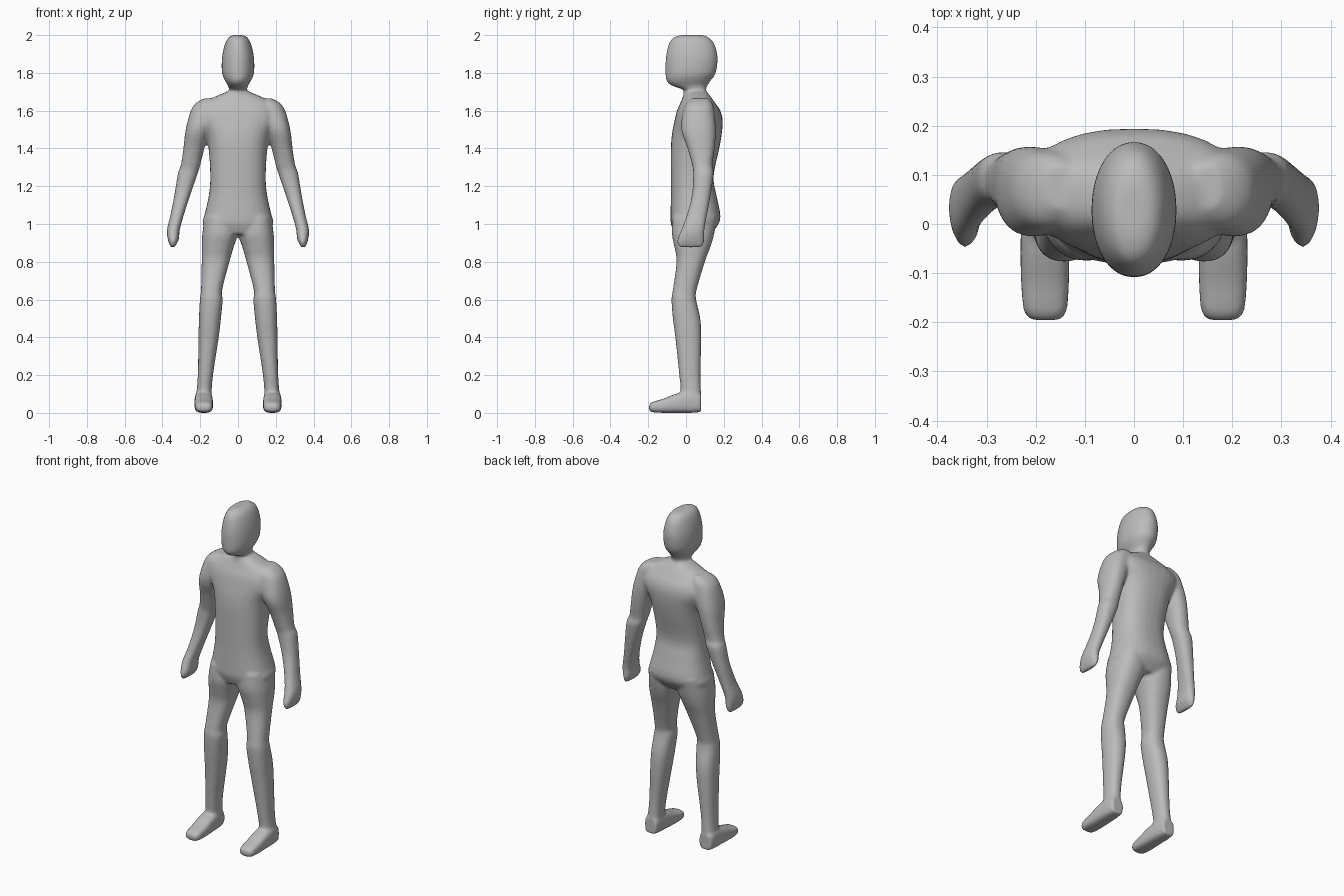
import bpy
import bmesh
import math

cube = bpy.data.objects.get("Cube")
if cube:
    bpy.data.objects.remove(cube, do_unlink=True)

SIDES = 28   # points around each cross-section
STEPS = 4    # rings between two given cross-sections


def blend(a, b, c, d, t):
    """Smooth curve through b and c."""
    return 0.5 * (2 * b + (c - a) * t + (2 * a - 5 * b + 4 * c - d) * t ** 2
                  + (3 * b - a - 3 * c + d) * t ** 3)


def smooth_sections(rows):
    last = len(rows) - 1
    result = []
    for i in range(last):
        four = [rows[max(0, min(last, i + k))] for k in (-1, 0, 1, 2)]
        for s in range(STEPS):
            result.append([blend(*vals, s / STEPS) for vals in zip(*four)])
    return result + [list(rows[-1])]


def rounded(value, power):
    return math.copysign(abs(value) ** (2 / power), value)


def loft(bm, rows, axis="z", power=2.3, side=1):
    """Closed tube; each row is position, x min, x max, then min and max of the other axis."""
    rings = []
    for pos, x0, x1, d0, d1 in smooth_sections(rows):
        ring = []
        for k in range(SIDES):
            a = math.tau * k / SIDES
            x = side * ((x0 + x1) / 2 + (x1 - x0) / 2 * rounded(math.cos(a), power))
            d = (d0 + d1) / 2 + (d1 - d0) / 2 * rounded(math.sin(a), power)
            ring.append(bm.verts.new((x, d, pos) if axis == "z" else (x, pos, d)))
        rings.append(ring)
    for low, high in zip(rings, rings[1:]):
        for k in range(SIDES):
            n = (k + 1) % SIDES
            bm.faces.new((low[k], low[n], high[n], high[k]))
    bm.faces.new(rings[0])
    bm.faces.new(rings[-1])


def centred(rows):
    return [(z, -w, w, y0, y1) for z, w, y0, y1 in rows]


# Height, half width, front, back
head = centred([
    (2.0, .03, -.03, .09), (1.985, .052, -.07, .125), (1.95, .07, -.092, .152),
    (1.88, .085, -.107, .168), (1.8, .085, -.109, .158), (1.76, .07, -.104, .132),
    (1.735, .054, -.08, .115), (1.71, .048, -.015, .105), (1.69, .056, -.015, .108),
    (1.62, .08, -.02, .12)])

torso = centred([
    (1.7, .06, 0, .11), (1.675, .12, -.015, .13), (1.64, .185, -.03, .155),
    (1.6, .215, -.048, .182), (1.55, .215, -.06, .194), (1.48, .175, -.074, .19),
    (1.4, .156, -.08, .176), (1.25, .147, -.08, .146), (1.15, .155, -.08, .162),
    (1.05, .177, -.082, .182), (1, .187, -.08, .172), (.945, .13, -.06, .13)])

# Height, inner side, outer side, front, back
arm = [
    (1.665, .12, .18, .03, .12), (1.64, .1, .222, .0, .14), (1.6, .1, .25, -.015, .15),
    (1.5, .145, .277, -.025, .158), (1.4, .178, .289, .008, .152),
    (1.31, .2, .303, .033, .14), (1.27, .212, .318, .038, .147),
    (1.16, .25, .336, .032, .132), (1.05, .286, .357, .005, .112),
    (.97, .308, .376, -.025, .098), (.92, .313, .372, -.046, .097),
    (.89, .328, .362, -.046, .094), (.875, .336, .354, -.03, .08)]

leg = [
    (1.04, .02, .175, -.07, .165), (.95, .002, .189, -.075, .15),
    (.88, .022, .192, -.062, .13), (.8, .045, .192, -.05, .1),
    (.65, .084, .196, -.07, .056), (.6, .081, .202, -.077, .054),
    (.5, .09, .207, -.07, .076), (.4, .102, .209, -.057, .081),
    (.2, .132, .213, -.036, .077), (.1, .14, .22, -.027, .08),
    (.01, .143, .223, -.03, .08)]

# Front to back, inner side, outer side, bottom, top
foot = [
    (-.196, .152, .208, .014, .042), (-.18, .137, .224, .004, .057),
    (-.12, .132, .23, 0, .075), (-.05, .132, .231, 0, .102),
    (.03, .136, .229, 0, .12), (.08, .143, .223, .004, .1)]

bm = bmesh.new()
loft(bm, head, power=2.1)
loft(bm, torso, power=2.4)
for side in (1, -1):
    loft(bm, arm, side=side)
    loft(bm, leg, side=side)
    loft(bm, foot, axis="y", power=3, side=side)
bmesh.ops.recalc_face_normals(bm, faces=bm.faces)

mesh = bpy.data.meshes.new("body")
bm.to_mesh(mesh)
bm.free()
body = bpy.data.objects.new("body", mesh)
bpy.context.collection.objects.link(body)

# One plain grey skin
grey = bpy.data.materials.new("plain_grey")
grey.use_nodes = True
colour = (.5, .5, .5, 1)
grey.diffuse_color = colour
grey.node_tree.nodes["Principled BSDF"].inputs["Base Color"].default_value = colour
mesh.materials.append(grey)
for face in mesh.polygons:
    face.use_smooth = True

# Fuse the parts into one skin and soften the joins
fuse = body.modifiers.new("fuse", "REMESH")
fuse.mode = "VOXEL"
fuse.voxel_size = .008
fuse.use_smooth_shade = True
soften = body.modifiers.new("soften", "SMOOTH")
soften.factor = .5
soften.iterations = 10
